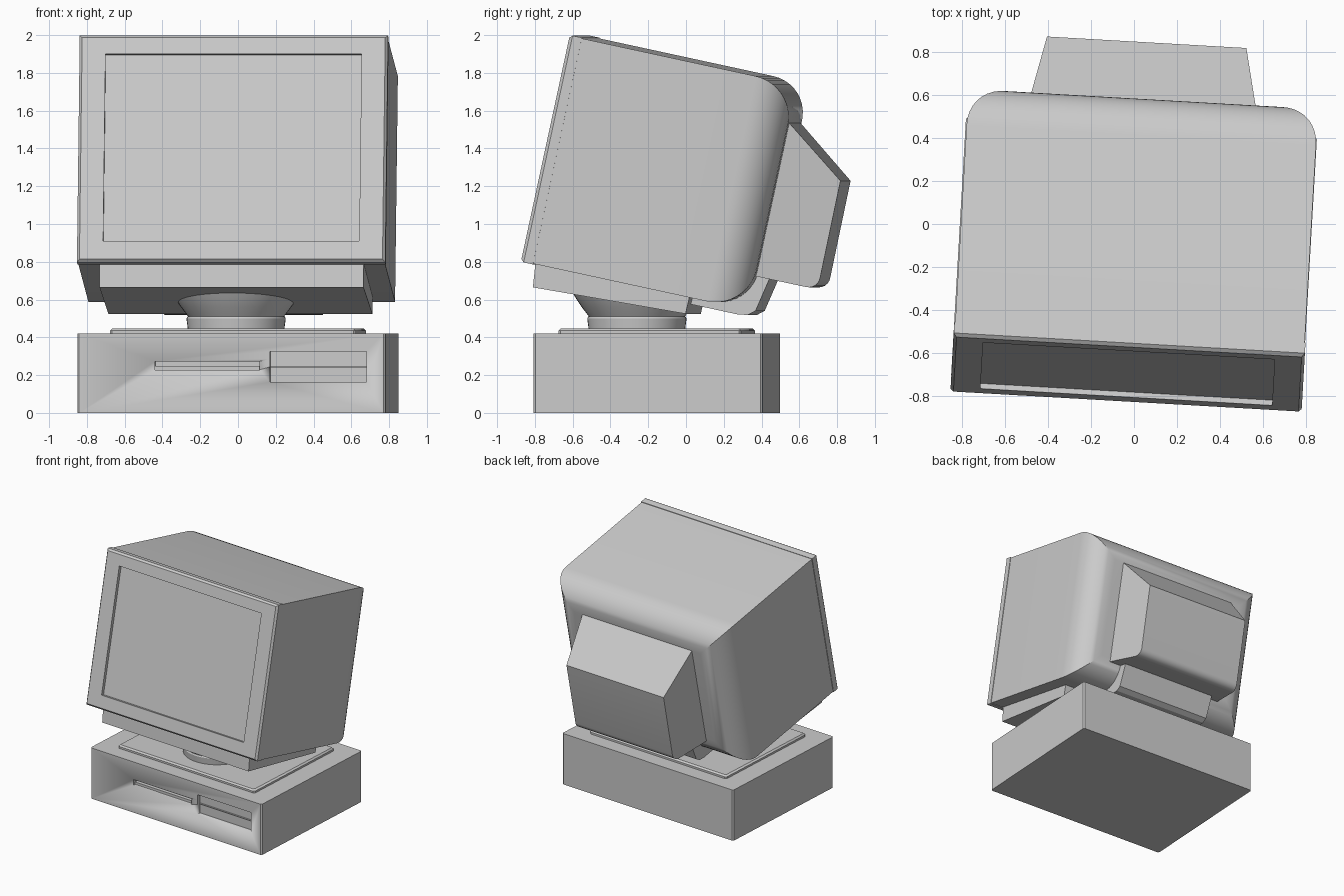
import bpy, bmesh
from math import radians, sin, cos, pi
from mathutils import Matrix

if "Cube" in bpy.data.objects:
    bpy.data.objects.remove(bpy.data.objects["Cube"])

YAW = Matrix.Rotation(radians(-3.3), 4, 'Z')
BASE = Matrix.Translation((0, -0.155, 0)) @ YAW
# Monitor frame: origin at the bottom centre of the front plane, y = depth, z = up
MONITOR = (Matrix.Translation((-0.0375, -0.828, 0.80)) @ YAW
           @ Matrix.Rotation(radians(-12.2), 4, 'X'))


def finish(name, bm, matrix, smooth=True):
    bmesh.ops.recalc_face_normals(bm, faces=bm.faces)
    mesh = bpy.data.meshes.new(name)
    bm.to_mesh(mesh)
    bm.free()
    ob = bpy.data.objects.new(name, mesh)
    bpy.context.collection.objects.link(ob)
    ob.matrix_world = matrix
    if smooth:
        bpy.ops.object.select_all(action='DESELECT')
        ob.select_set(True)
        bpy.context.view_layer.objects.active = ob
        bpy.ops.object.shade_smooth_by_angle(angle=radians(30))
    return ob


def loft(name, rings, matrix):
    """Skin a list of vertex rings and cap both ends."""
    bm = bmesh.new()
    loops = [[bm.verts.new(p) for p in ring] for ring in rings]
    n = len(loops[0])
    for a, b in zip(loops, loops[1:]):
        for i in range(n):
            j = (i + 1) % n
            bm.faces.new((a[i], a[j], b[j], b[i]))
    bm.faces.new(loops[0])
    bm.faces.new(loops[-1])
    return finish(name, bm, matrix)


def rect(d, hw, z0, z1):
    return [(-hw, d, z0), (hw, d, z0), (hw, d, z1), (-hw, d, z1)]


def prism(name, profile, half, matrix):
    """Side profile (depth, height) spread to a half width given by depth."""
    return loft(name, [[(s * half(d), d, w) for d, w in profile]
                       for s in (-1, 1)], matrix)


def turned(name, profile, matrix, n=48):
    return loft(name, [[(r * cos(2 * pi * i / n), r * sin(2 * pi * i / n), z)
                        for i in range(n)] for r, z in profile], matrix)


def box(name, lo, hi, matrix):
    return loft(name, [[(lo[0], lo[1], z), (hi[0], lo[1], z), (hi[0], hi[1], z),
                        (lo[0], hi[1], z)] for z in (lo[2], hi[2])], matrix)


def slab(name, hx, hy, rings, c, matrix):
    """Flat block with clipped vertical corners; rings are (z, inset)."""
    out = []
    for z, i in rings:
        x, y = hx - i, hy - i
        out.append([(-x + c, -y, z), (x - c, -y, z), (x, -y + c, z), (x, y - c, z),
                    (x - c, y, z), (-x + c, y, z), (-x, y - c, z), (-x, -y + c, z)])
    return loft(name, out, matrix)


# Computer case with recessed drive slot and drive bay
case = slab("computer_case", 0.817, 0.607, [(0, 0), (0.42, 0)], 0.01, BASE)
cutters = [box("slot_cutter", (-0.405, -0.7, 0.228), (0.15, -0.56, 0.273), BASE),
           box("bay_cutter", (0.205, -0.7, 0.163), (0.717, -0.575, 0.325), BASE)]
for cut in cutters:
    cut.hide_render = True
    mod = case.modifiers.new("cut", 'BOOLEAN')
    mod.operation = 'DIFFERENCE'
    mod.solver = 'EXACT'
    mod.object = cut
    bpy.context.view_layer.objects.active = case
    bpy.ops.object.modifier_apply(modifier=mod.name)
    bpy.data.objects.remove(cut)
box("slot_lip", (-0.405, -0.59, 0.228), (0.15, -0.555, 0.248), BASE)
box("bay_divider", (0.205, -0.585, 0.238), (0.717, -0.57, 0.246), BASE)

# Swivel foot: plate, collar and flared bowl
slab("stand_plate", 0.652, 0.485, [(0.415, 0), (0.435, 0), (0.447, 0.012)], 0.012, BASE)
PIVOT = Matrix.Translation((-0.01, -0.26, 0))
turned("stand_collar", [(0.255, 0.44), (0.263, 0.5), (0.258, 0.51)], PIVOT)
turned("stand_bowl", [(0.25, 0.505), (0.292, 0.56), (0.325, 0.61), (0.352, 0.66)], PIVOT)

# Bezel with chamfered rim and recessed screen
HW, H, D, R = 0.8175, 1.228, 1.22, 0.21
loft("screen_bezel", [rect(0.025, 0.679, 0.1125, 1.126), rect(0, 0.679, 0.1125, 1.126),
                      rect(0, HW - 0.014, 0.014, H - 0.014), rect(0.016, HW, 0, H),
                      rect(0.066, HW, 0, H)], MONITOR)

# Monitor housing, rounded toward the back on all four sides
g = 0.004
rings = [rect(0.06, HW - g, g, H - g)]
for k in range(11):
    t = k / 10 * pi / 2
    i = g + R * (1 - cos(t))
    rings.append(rect(D - R + R * sin(t), HW - i, i, H - i))
loft("monitor_housing", rings, MONITOR)

# Tapered tube cover at the back, with rounded lower edge
edge = [(1.49 + 0.06 * sin(k / 6 * pi / 2), 0.245 - 0.06 * cos(k / 6 * pi / 2))
        for k in range(7)]
prism("tube_cover", [(1.19, 0.185)] + edge + [(1.547, 0.773), (1.215, 1.019), (1.19, 1.019)],
      lambda d: 0.523 - (d - 1.22) * 0.18, MONITOR)

# Underside: front skirt and rear block
prism("front_skirt", [(0.07, 0.02), (0.085, -0.12), (0.906, -0.086), (0.908, 0.02)],
      lambda d: 0.70, MONITOR)
prism("rear_block", [(0.89, 0.05), (0.905, -0.034), (1.165, -0.034), (1.215, -0.025),
                     (1.25, 0.005), (1.287, 0.19), (1.15, 0.25)], lambda d: 0.42, MONITOR)
